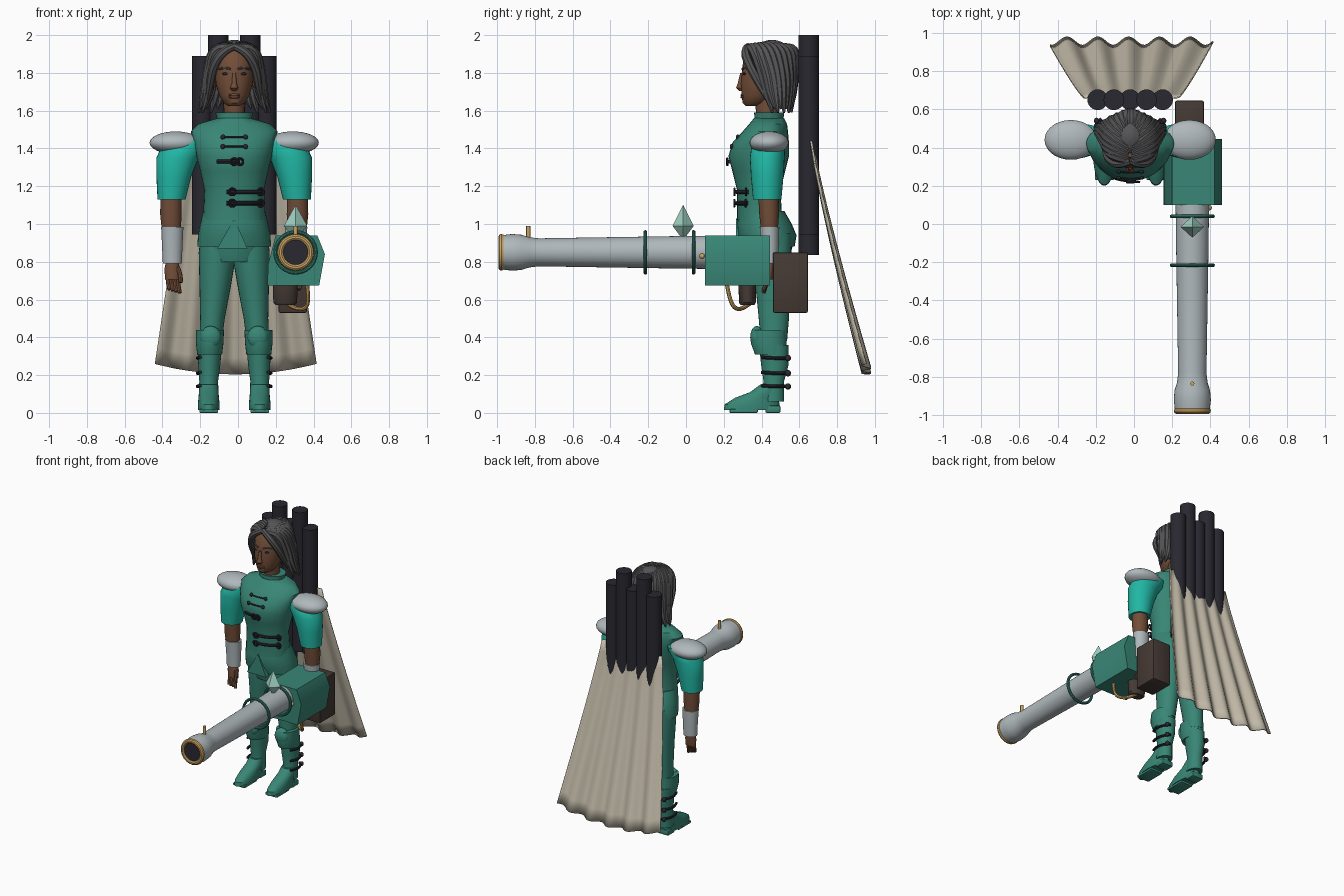
import bpy, bmesh
from math import sin, cos, pi, sqrt, radians
from mathutils import Matrix, Vector

if "Cube" in bpy.data.objects:
    bpy.data.objects.remove(bpy.data.objects["Cube"])

CX = -.02  # centre line of the figure
parts = []


def material(name, *rgb):
    m = bpy.data.materials.new(name)
    m.use_nodes = True
    m.diffuse_color = (*rgb, 1)
    m.node_tree.nodes["Principled BSDF"].inputs["Base Color"].default_value = (*rgb, 1)
    return m


green = material("deep green", .04, .24, .18)
teal = material("bright teal", .015, .47, .37)
skin = material("brown skin", .17, .075, .04)
grey = material("hair grey", .09, .09, .095)
dark = material("near black", .022, .021, .03)
silver = material("silver", .43, .48, .5)
cream = material("cape cream", .55, .5, .4)
gold = material("gold", .6, .37, .12)
brown = material("dark brown", .06, .042, .035)
mint = material("crystal mint", .36, .65, .55)


def finish(name, mat, bm, matrix=None):
    if matrix:
        bm.transform(matrix)
    bmesh.ops.recalc_face_normals(bm, faces=bm.faces)
    me = bpy.data.meshes.new(name)
    bm.to_mesh(me)
    bm.free()
    me.materials.append(mat)
    ob = bpy.data.objects.new(name, me)
    bpy.context.collection.objects.link(ob)
    parts.append(ob)
    return ob


def loft(name, mat, rings, n=28, matrix=None):
    """Skin a stack of ellipses (x, y, z, rx, ry)."""
    bm = bmesh.new()
    loops = [[bm.verts.new((x + rx * cos(2 * pi * i / n), y + ry * sin(2 * pi * i / n), z))
              for i in range(n)] for x, y, z, rx, ry in rings]
    for a, b in zip(loops, loops[1:]):
        for i in range(n):
            j = (i + 1) % n
            bm.faces.new((a[i], a[j], b[j], b[i]))
    bm.faces.new(loops[0])
    bm.faces.new(loops[-1])
    return finish(name, mat, bm, matrix)


def ball(name, mat, loc, size):
    bm = bmesh.new()
    bmesh.ops.create_uvsphere(bm, u_segments=28, v_segments=16, radius=1)
    return finish(name, mat, bm, Matrix.Translation(loc) @ Matrix.Diagonal((*size, 1)))


def box(name, mat, lo, hi, bevel=0):
    lo, hi = Vector(lo), Vector(hi)
    bm = bmesh.new()
    bmesh.ops.create_cube(bm, size=1)
    bm.transform(Matrix.Translation((lo + hi) / 2) @ Matrix.Diagonal((*(hi - lo), 1)))
    if bevel:
        bmesh.ops.bevel(bm, geom=bm.edges[:], offset=bevel, segments=2, affect='EDGES', profile=.5)
    return finish(name, mat, bm)


def prism(name, mat, outline, y0, y1):
    bm = bmesh.new()
    face = bm.faces.new([bm.verts.new((x, y0, z)) for x, z in outline])
    new = bmesh.ops.extrude_face_region(bm, geom=[face])["geom"]
    bmesh.ops.translate(bm, vec=(0, y1 - y0, 0), verts=[v for v in new if isinstance(v, bmesh.types.BMVert)])
    return finish(name, mat, bm)


def tube(name, mat, points, radius, taper=None):
    cu = bpy.data.curves.new(name, 'CURVE')
    cu.dimensions, cu.bevel_depth, cu.bevel_resolution = '3D', radius, 2
    cu.use_fill_caps, cu.resolution_u = True, 5
    sp = cu.splines.new('NURBS')
    sp.points.add(len(points) - 1)
    for i, p in enumerate(points):
        sp.points[i].co = (*p, 1)
        sp.points[i].radius = taper[i] if taper else 1
    sp.order_u, sp.use_endpoint_u = 3, True
    cu.materials.append(mat)
    ob = bpy.data.objects.new(name, cu)
    bpy.context.collection.objects.link(ob)
    bpy.ops.object.select_all(action='DESELECT')
    ob.select_set(True)
    bpy.context.view_layer.objects.active = ob
    bpy.ops.object.convert(target='MESH')
    parts.append(bpy.context.object)


def ring(name, mat, loc, major, minor):
    """Torus whose axis runs front to back."""
    bpy.ops.mesh.primitive_torus_add(location=loc, rotation=(pi / 2, 0, 0), major_radius=major,
                                     minor_radius=minor, major_segments=36, minor_segments=10)
    ob = bpy.context.object
    ob.name = name
    ob.data.materials.append(mat)
    parts.append(ob)


# Jacket, collar, skirt and hips
jacket = [(CX, .39, 1.02, .165, .12), (CX, .385, 1.18, .158, .115), (CX, .385, 1.28, .18, .14),
          (CX, .385, 1.36, .2, .16), (CX, .395, 1.43, .215, .15), (CX, .42, 1.49, .23, .12),
          (CX, .435, 1.53, .19, .1), (CX, .44, 1.56, .09, .08)]
loft("jacket", green, jacket)
loft("collar", green, [(CX, .435, 1.51, .11, .085), (CX, .44, 1.55, .09, .075), (CX, .44, 1.59, .1, .08)])
loft("jacket_skirt", green, [(CX, .4, 1.07, .163, .12), (CX, .415, 1, .18, .145),
                             (CX, .43, .94, .192, .155), (CX, .435, .88, .195, .14)])
loft("hips", green, [(CX, .44, .8, .14, .1), (CX, .44, .9, .185, .13), (CX, .42, 1.03, .16, .12)])
prism("front_flap", green, [(CX, 1.03), (CX - .09, .87), (CX + .07, .87)], .265, .3)


def front(x, z):
    """Depth of the jacket front at x, z."""
    for a, b in zip(jacket, jacket[1:]):
        if a[2] <= z <= b[2]:
            t = (z - a[2]) / (b[2] - a[2])
            y, rx, ry = (a[k] + (b[k] - a[k]) * t for k in (1, 3, 4))
            return y - ry * sqrt(max(0, 1 - ((x - CX) / rx) ** 2))


# Dark belts, buckles and toggles
def strap(name, z, x0, x1, r):
    xs = [x0 + (x1 - x0) * i / 6 for i in range(7)]
    tube(name, dark, [(x, front(x, z) - .003, z) for x in xs], r)


for z, x0, x1, bx in ((1.33, -.11, .01, -.02), (1.17, -.06, .12, -.03), (1.11, -.06, .12, -.03)):
    strap("belt", z, x0, x1, .011)
    for x in (bx, x1):
        ring("belt_buckle", dark, (x, front(x, z) - .014, z), .017, .006)
for z in (1.46, 1.41):
    strap("toggle_cord", z, -.08, .04, .005)
    for x in (-.08, .04):
        ball("toggle", dark, (x, front(x, z) - .004, z), (.012, .01, .014))

# Head and face
loft("neck", skin, [(CX, .44, 1.5, .06, .06), (CX, .43, 1.6, .055, .06), (CX, .43, 1.7, .06, .07)])
loft("head", skin, [(CX, .35, 1.625, .03, .035), (CX, .365, 1.64, .055, .065), (CX, .385, 1.68, .08, .09),
                    (CX, .4, 1.74, .097, .11), (CX, .415, 1.8, .105, .12), (CX, .42, 1.88, .1, .115),
                    (CX, .43, 1.94, .06, .08)])
loft("nose", skin, [(CX, .292, 1.705, .012, .012), (CX, .285, 1.72, .022, .02), (CX, .288, 1.745, .013, .014),
                    (CX, .295, 1.8, .009, .008)], 12)
for z in (1.683, 1.672):
    ball("lip", skin, (CX, .302, z), (.032, .014, .008))
for s in (-1, 1):
    ball("eye", dark, (CX + s * .045, .309, 1.795), (.019, .008, .007))
    tube("eyebrow", grey, [(CX + s * x, y, z) for x, y, z in
                           ((.02, .298, 1.82), (.05, .308, 1.832), (.08, .335, 1.82))], .006)
    ball("ear", skin, (CX + s * .108, .42, 1.76), (.014, .025, .04))

# Hair: a cap under two layers of parted, falling locks
ball("hair_cap", grey, (CX, .455, 1.835), (.118, .128, .14))
for s in (-1, 1):
    for i in range(10):
        a = radians(62 + 118 * i / 9)
        root = (CX + s * .012, .335 + .018 * i, 1.945 - .004 * abs(i - 4))
        top = (CX + s * .085 * sin(a) + s * .02, .45 - .13 * cos(a) - .04 * sin(a), 1.95)
        mid = (CX + s * .14 * sin(a), .46 - .11 * cos(a), 1.8)
        low = (CX + s * .155 * sin(a), .475 - .085 * cos(a), 1.68)
        tip = (CX + s * (.18 * sin(a) + .01), .49 - .07 * cos(a), 1.59 + .02 * (i % 2))
        tube("hair_lock", grey, [root, top, mid, low, tip], .03, [.7, 1, 1, .9, .2])
    tube("hair_fringe", grey, [(CX, .33, 1.94), (CX + s * .06, .305, 1.92), (CX + s * .115, .34, 1.83),
                               (CX + s * .13, .4, 1.72), (CX + s * .15, .45, 1.62)], .024, [.8, 1, 1, .9, .2])

for s in (-1, 1):
    # Arms
    def at(x):
        return CX + s * x
    loft("sleeve", teal, [(at(.22), .44, 1.44, .07, .08), (at(.27), .435, 1.4, .12, .09),
                          (at(.3), .43, 1.35, .112, .092), (at(.32), .43, 1.25, .092, .086),
                          (at(.332), .43, 1.13, .074, .075)])
    ball("shoulder_pad", silver, (at(.31), .44, 1.43), (.138, .104, .06))
    loft("forearm", skin, [(at(.335), .435, 1.2, .055, .055), (at(.335), .44, 1.05, .057, .052),
                           (at(.33), .445, .8, .035, .03)])
    loft("bracer", silver, [(at(.328), .442, .985, .059, .052), (at(.328), .445, .88, .054, .046),
                            (at(.328), .445, .79, .05, .042)])
    loft("palm", skin, [(at(.33), .445, .81, .03, .026), (at(.328), .44, .76, .042, .03),
                        (at(.325), .435, .705, .04, .024)], 16)
    for i in range(4):
        x = .298 + .018 * i
        tube("finger", skin, [(at(x), .435, .72), (at(x), .425, .68), (at(x - .01), .41, .635 + .006 * i)], .011)
    tube("thumb", skin, [(at(.3), .43, .77), (at(.28), .41, .73), (at(.285), .4, .69)], .012)

    # Legs and boots
    loft("trouser_leg", green, [(at(.085), .45, .95, .09, .11), (at(.088), .45, .85, .1, .108),
                                (at(.1), .46, .68, .084, .093), (at(.115), .465, .5, .065, .08),
                                (at(.125), .465, .38, .06, .07)])
    loft("boot_shaft", green, [(at(.135), .46, .06, .052, .06), (at(.135), .465, .17, .05, .055),
                               (at(.132), .47, .25, .058, .072), (at(.13), .465, .36, .066, .078)])
    loft("boot_cuff", green, [(at(.13), .45, .31, .066, .085), (at(.13), .438, .37, .073, .095),
                              (at(.128), .44, .44, .074, .092)])
    ball("knee_guard", green, (at(.125), .375, .4), (.055, .035, .06))
    loft("boot_foot", green, [(at(.135), .345, .015, .056, .145), (at(.135), .35, .045, .058, .145),
                              (at(.135), .375, .08, .054, .115), (at(.135), .42, .11, .052, .08),
                              (at(.135), .455, .15, .05, .062)])
    box("boot_heel", green, (at(.135) - .045, .42, 0), (at(.135) + .045, .5, .04), .008)
    box("boot_sole", green, (at(.135) - .05, .23, 0), (at(.135) + .05, .38, .02), .006)
    for z in (.14, .21, .29):
        tube("boot_strap", dark, [(at(.18), .4, z + .005), (at(.2), .45, z), (at(.185), .52, z), (at(.15), .55, z)], .009)
        ball("boot_buckle", dark, (at(.175), .54, z), (.014, .016, .017))

# Tubes carried on the back
for i, (top, bottom) in enumerate(((1.89, .945), (2, .945), (1.89, .835), (2, .945), (1.89, .945))):
    x = CX + .085 * (i - 2)
    loft("back_tube", dark, [(x, .65, bottom, .054, .054), (x, .65, top, .054, .054)], 24)

# Pleated cape
bm = bmesh.new()
bmesh.ops.create_grid(bm, x_segments=60, y_segments=14, size=1)
for v in bm.verts:
    u, t = v.co.x, (1 - v.co.y) / 2
    v.co = (-.013 + u * (.25 + .177 * t), .665 + .29 * t ** 1.15 + (.005 + .017 * t) * cos(5.3 * pi * u + .6),
            1.44 - t * (1.235 - .055 * u * u))
cape = finish("cape", cream, bm)
mod = cape.modifiers.new("thickness", 'SOLIDIFY')
mod.thickness, mod.offset = .008, 0

# Hand cannon
GX, GZ = .305, .85
along = Matrix.Translation((GX, 0, GZ)) @ Matrix.Rotation(pi / 2, 4, 'X')
loft("cannon_barrel", silver, [(0, 0, d, r, r) for d, r in
                               ((-.15, .088), (.1, .085), (.78, .074), (.83, .08), (.87, .093), (.92, .097),
                                (.98, .09))], 36, along)
loft("cannon_bore", dark, [(0, 0, .97, .068, .068), (0, 0, .985, .068, .068)], 36, along)
ring("muzzle_ring", gold, (GX, -.977, GZ), .08, .017)
for y in (-.215, .04):
    ring("barrel_band", green, (GX, y, GZ), .108, .01)
prism("cannon_housing", green, [(.2, .94), (.42, .94), (.46, .84), (.43, .675), (.155, .675), (.16, .79)], .1, .445)
loft("sight_pin", gold, [(GX, -.835, .91, .011, .011), (GX, -.835, .99, .011, .011)], 12)
loft("crystal", mint, [(GX, -.015, .915, .001, .001), (GX, -.015, .99, .062, .056), (GX, -.015, 1.1, .001, .001)], 4)
ball("side_stud", gold, (GX + .088, .085, .83), (.014, .014, .014))
box("rear_stock", brown, (.215, .46, .53), (.365, .645, .85), .008)
loft("front_grip", brown, [(.25, .325, .57, .05, .036), (.25, .325, .585, .063, .045), (.25, .325, .7, .066, .047)])
tube("hand_guard", gold, [(.365, .215, .69), (.375, .23, .6), (.36, .26, .55), (.3, .3, .55), (.26, .34, .58)], .011)

# Smooth the round parts, keep hard edges crisp
bpy.ops.object.select_all(action='DESELECT')
for ob in parts:
    ob.select_set(True)
bpy.context.view_layer.objects.active = parts[0]
bpy.ops.object.shade_smooth_by_angle(angle=radians(35))
